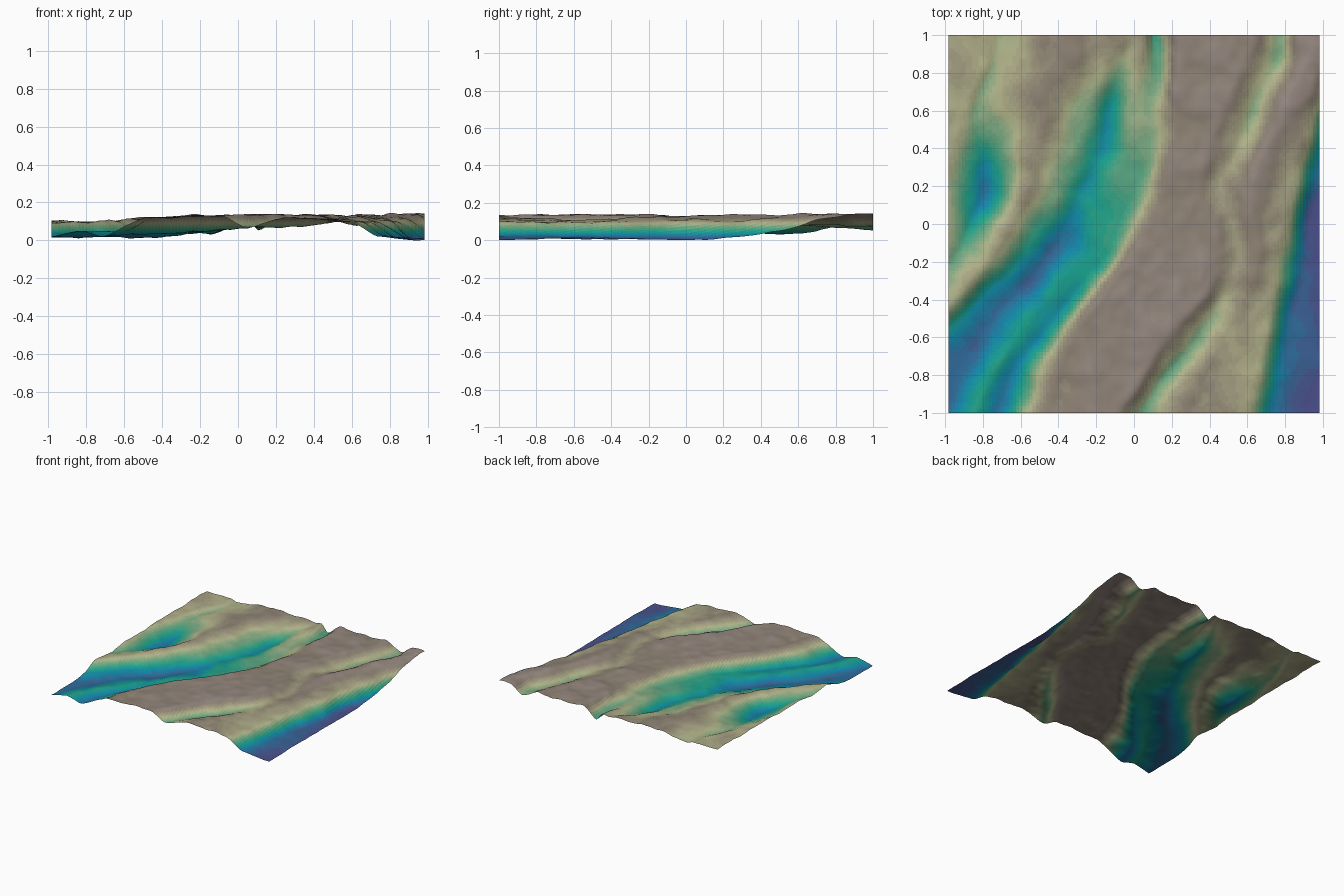
import bpy
from mathutils import Vector, noise

# Ridge and valley lines running front to back, at y = -1, -0.6 ... 1:
# first row is x, second row is height. Ordered from left to right.
LINES = [
    ((-1.80, -1.40, -0.97, -0.80, -0.83, -0.72), (.08, .08, .085, .033, .090, .100)),  # left hollow
    ((-1.50, -1.15, -0.78, -0.57, -0.47, -0.38), (.10, .10, .115, .130, .135, .138)),  # left ridge
    ((-1.25, -1.00, -0.62, -0.40, -0.25, -0.12), (.04, .050, .055, .090, .090, .130)),  # valley west foot
    ((-1.00, -0.82, -0.47, -0.25, -0.13, 0.00), (.032, .030, .030, .052, .050, .120)),  # valley floor
    ((-0.85, -0.62, -0.30, -0.10, -0.02, 0.06), (.065, .065, .058, .075, .095, .130)),  # valley rib
    ((-0.72, -0.50, -0.17, 0.02, 0.10, 0.12), (.035, .045, .062, .078, .095, .070)),  # side channel
    ((-0.48, -0.33, -0.03, 0.14, 0.22, 0.23), (.140, .142, .148, .138, .142, .145)),  # plateau west rim
    ((-0.08, 0.18, 0.45, 0.36, 0.48, 0.60), (.145, .150, .145, .142, .148, .140)),  # plateau east rim
    ((0.04, 0.33, 0.55, 0.47, 0.64, 0.78), (.082, .088, .125, .115, .098, .095)),  # right gully
    ((0.25, 0.48, 0.66, 0.62, 0.80, 0.90), (.138, .128, .135, .150, .152, .152)),  # right ridge
    ((0.60, 0.69, 0.75, 0.82, 0.90, 1.00), (.115, .110, .118, .120, .140, .150)),  # river rim
    ((0.74, 0.82, 0.89, 0.96, 1.04, 1.12), (.035, .035, .022, .028, .060, .130)),  # river bed
]

# Height colour ramp (sRGB)
RAMP = [(.005, (75, 80, 140)), (.030, (15, 140, 175)), (.047, (25, 165, 140)),
        (.068, (105, 170, 130)), (.090, (185, 187, 143)), (.122, (142, 130, 116)),
        (.145, (155, 141, 136)), (.168, (182, 177, 180))]
BANDS, TOP = 36, .17
NX, NY = 110, 112


def along(vals, y):
    """Smooth curve through the six stations."""
    t = min(max((y + 1) / .4, 0), 4.9999)
    i = int(t)
    f = t - i
    p = [vals[min(max(i + k, 0), 5)] for k in (-1, 0, 1, 2)]
    return p[1] + .5 * f * (p[2] - p[0] + f * (2 * p[0] - 5 * p[1] + 4 * p[2] - p[3]
                                               + f * (3 * (p[1] - p[2]) + p[3] - p[0])))


def height(x, y):
    wx = x + .03 * noise.noise(Vector((x * 4, y * 4, 7)))
    pts = [(along(a, y), along(b, y)) for a, b in LINES]
    if wx <= pts[0][0]:
        h = min(pts[0][1] + .4 * (pts[0][0] - wx), .115)
    elif wx >= pts[-1][0]:
        h = max(pts[-1][1] - .08 * (wx - pts[-1][0]), .018)
    else:
        for (x0, h0), (x1, h1) in zip(pts, pts[1:]):
            if x0 <= wx <= x1:
                f = (wx - x0) / max(x1 - x0, 1e-5)
                s = f * f * (3 - 2 * f)
                h = h0 + (h1 - h0) * (.4 * f + .6 * s)
                break
        else:
            h = .12
    # weathered lumps, calmer on the valley floors
    n = noise.noise(Vector((x * 7, y * 5, 1))) + .5 * noise.noise(Vector((x * 15, y * 12, 3)))
    return min(max(h + n * (.005 + .055 * h), 0), TOP)


def linear(c):
    c /= 255
    return c / 12.92 if c < .04045 else ((c + .055) / 1.055) ** 2.4


def ramp_colour(h):
    h = min(max(h, RAMP[0][0]), RAMP[-1][0])
    for (a, ca), (b, cb) in zip(RAMP, RAMP[1:]):
        if h <= b:
            f = (h - a) / (b - a)
            return tuple(linear(p + (q - p) * f) for p, q in zip(ca, cb)) + (1,)


# Terrain sheet
verts = []
for j in range(NY + 1):
    for i in range(NX + 1):
        x, y = -.983 + 1.966 * i / NX, -1 + 2 * j / NY
        verts.append((x, y, height(x, y)))
low = min(v[2] for v in verts)
verts = [(x, y, z - low) for x, y, z in verts]
W = NX + 1
faces = [(j * W + i, j * W + i + 1, (j + 1) * W + i + 1, (j + 1) * W + i)
         for j in range(NY) for i in range(NX)]
mesh = bpy.data.meshes.new("terrain")
mesh.from_pydata(verts, [], faces)
terrain = bpy.data.objects.new("terrain", mesh)
bpy.context.collection.objects.link(terrain)

# Height bands
for k in range(BANDS):
    mat = bpy.data.materials.new(f"height_band_{k}")
    mat.diffuse_color = ramp_colour((k + .5) * TOP / BANDS)
    mesh.materials.append(mat)
for p in mesh.polygons:
    p.material_index = min(int(p.center.z / TOP * BANDS), BANDS - 1)
    p.use_smooth = True
